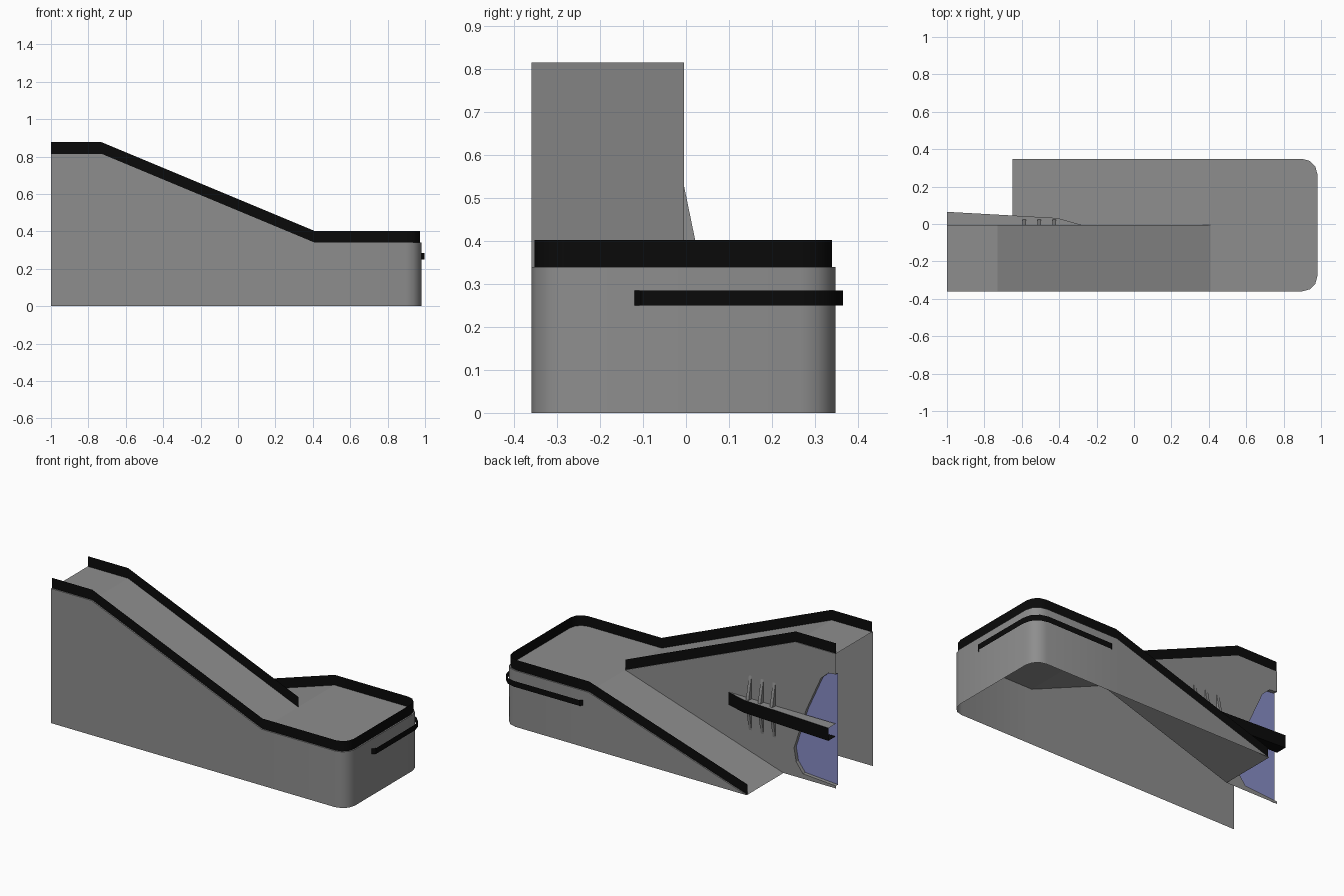
import bpy
from math import cos, sin, pi

if "Cube" in bpy.data.objects:
    bpy.data.objects.remove(bpy.data.objects["Cube"])


def material(name, colour):
    mat = bpy.data.materials.new(name)
    mat.use_nodes = True
    mat.diffuse_color = (*colour, 1)
    mat.node_tree.nodes["Principled BSDF"].inputs["Base Color"].default_value = (*colour, 1)
    return mat


GREY = material("concrete grey", (0.27, 0.27, 0.27))
BLACK = material("rail black", (0.003, 0.003, 0.003))
BLUE = material("panel blue", (0.245, 0.265, 0.56))


def build(name, verts, faces, mat, smooth=False):
    mesh = bpy.data.meshes.new(name)
    mesh.from_pydata(verts, [], faces)
    mesh.materials.append(mat)
    obj = bpy.data.objects.new(name, mesh)
    bpy.context.scene.collection.objects.link(obj)
    if smooth:
        bpy.ops.object.select_all(action="DESELECT")
        obj.select_set(True)
        bpy.context.view_layer.objects.active = obj
        bpy.ops.object.shade_smooth_by_angle(angle=0.65)
    return obj


def strip(name, low, high, mat, smooth=False):
    """Sheet joining two point rows."""
    n = len(low)
    faces = [(i, i + 1, n + i + 1, n + i) for i in range(n - 1)]
    return build(name, low + high, faces, mat, smooth)


# Main dimensions
LEFT, RIGHT, FRONT, BACK, MID = -1.0, 0.98, -0.36, 0.348, -0.005
CREST, TURN, FOOT = -0.73, 0.41, -0.65
TOP, DECK = 0.815, 0.34
RAIL = 0.062


def corners(inset, radius=0.08):
    """Two rounded landing corners, running from front to back."""
    pts = []
    r = radius - inset
    for cy, start in ((FRONT + radius, -pi / 2), (BACK - radius, 0)):
        for i in range(4):
            a = start + i * pi / 6
            pts.append((RIGHT - radius + r * cos(a), cy + r * sin(a)))
    return pts


def outline(inset):
    """Outer edge of the walkway with its surface height."""
    f, b = FRONT + inset, BACK - inset
    return ([(LEFT, f, TOP), (CREST, f, TOP), (TURN, f, DECK)]
            + [(x, y, DECK) for x, y in corners(inset)]
            + [(TURN, b, DECK), (FOOT, b, 0)])


def at_height(path, z):
    return [(p[0], p[1], z) for p in path]


def raised(path, dz):
    return [(x, y, z + dz) for x, y, z in path]


# Outer walls
edge = outline(0)
strip("outer_wall", at_height(edge, 0), edge, GREY, True)

# Walking surfaces
upper = [(LEFT, TOP), (CREST, TOP), (TURN, DECK)]
strip("upper_ramp", [(x, FRONT, z) for x, z in upper],
      [(x, MID, z) for x, z in upper], GREY)
landing = ([(TURN, FRONT, DECK)] + [(x, y, DECK) for x, y in corners(0)]
           + [(TURN, BACK, DECK), (TURN, MID, DECK)])
build("landing", landing, [tuple(range(len(landing)))], GREY)
strip("lower_ramp", [(FOOT, MID, 0), (TURN, MID, DECK)],
      [(FOOT, BACK, 0), (TURN, BACK, DECK)], GREY)

# Middle wall, shaped around the recessed panel
niche = [(LEFT, 0.69), (-0.95, 0.685), (-0.9, 0.64), (-0.8, 0.42),
         (-0.72, 0.17), (-0.735, 0.09), (-0.78, 0.03), (LEFT, 0.015)]
wall = ([(LEFT, TOP), (CREST, TOP), (TURN, DECK), (FOOT, 0), (LEFT, 0)]
        + niche[::-1])
build("middle_wall", [(x, MID, z) for x, z in wall],
      [tuple(range(len(wall)))], GREY)
DEEP = MID - 0.022
strip("panel_rim", [(x, MID, z) for x, z in niche],
      [(x, DEEP, z) for x, z in niche], GREY)
build("blue_panel", [(x, DEEP, z) for x, z in niche],
      [tuple(range(len(niche)))], BLUE)

# Rails
kerb = outline(0.008)
strip("outer_rail", kerb, raised(kerb, RAIL), BLACK, True)
inner = [(x, MID - 0.004, z) for x, z in upper]
strip("inner_rail", inner, raised(inner, RAIL), BLACK)

# Bumper band round the rear landing corner
band = ([(RIGHT, -0.12), (RIGHT + 0.018, -0.105)]
        + corners(-0.017)[4:] + [(0.46, BACK + 0.015), (0.445, BACK)])
strip("bumper_band", at_height(band, 0.25), at_height(band, 0.285), BLACK, True)

# Tapered ledge on the middle wall
nose = [(-0.28, MID), (-0.41, 0.032), (LEFT, 0.065)]
ledge = nose + [(LEFT, MID)]
LOW, HIGH = 0.315, 0.392
strip("ledge_face", at_height(nose, LOW), at_height(nose, HIGH), BLACK)
build("ledge_top", at_height(ledge, HIGH), [(0, 1, 2, 3)], GREY)
build("ledge_bottom", at_height(ledge, LOW), [(3, 2, 1, 0)], BLACK)

# Three upright fins crossing the ledge
fin = [(MID, 0.53), (0.028, 0.37), (MID, 0.2)]
for i in range(3):
    x = -0.587 + i * 0.08
    verts = [(x + s, y, z) for s in (-0.009, 0.009) for y, z in fin]
    build(f"fin_{i + 1}", verts,
          [(0, 1, 2), (5, 4, 3), (0, 3, 4, 1), (1, 4, 5, 2)], GREY)
